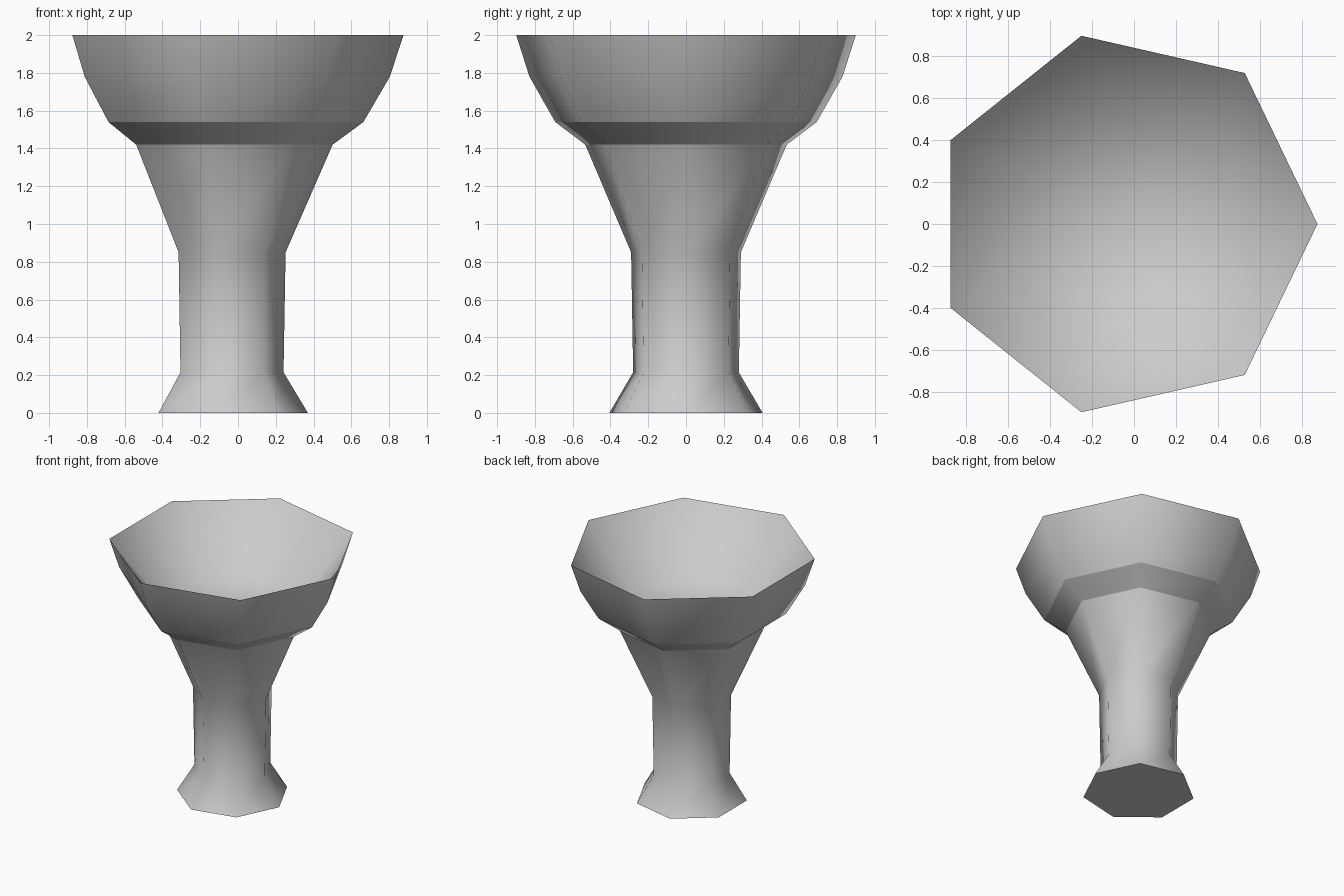
import bpy
import bmesh
from math import cos, sin, tau

cube = bpy.data.objects.get("Cube")
if cube:
    bpy.data.objects.remove(cube, do_unlink=True)

SIDES = 7
CENTRE_X = -0.046

grey = bpy.data.materials.new("plain_grey")
grey.use_nodes = True
colour = (0.6, 0.6, 0.6, 1)
grey.diffuse_color = colour
grey.node_tree.nodes["Principled BSDF"].inputs["Base Color"].default_value = colour


def turned_part(name, profile, inward=False, smooth=True):
    """Turn (radius, height) pairs into a seven-sided shell; radius 0 makes a tip."""
    bm = bmesh.new()
    rings = []
    for r, z in profile:
        count = SIDES if r else 1
        rings.append([bm.verts.new((CENTRE_X + r * cos(tau * i / SIDES),
                                    r * sin(tau * i / SIDES), z))
                      for i in range(count)])
    for low, high in zip(rings, rings[1:]):
        for i in range(SIDES):
            j = (i + 1) % SIDES
            corners = [low[i % len(low)], low[j % len(low)],
                       high[j % len(high)], high[i % len(high)]]
            face = bm.faces.new(list(dict.fromkeys(corners)))
            face.smooth = smooth
            if inward:
                face.normal_flip()
    mesh = bpy.data.meshes.new(name)
    bm.to_mesh(mesh)
    bm.free()
    mesh.materials.append(grey)
    obj = bpy.data.objects.new(name, mesh)
    bpy.context.collection.objects.link(obj)
    return obj


# Flat underside of the foot
turned_part("foot_base", [(0, 0), (0.416, 0)], smooth=False)
# Flared foot, column and widening neck
turned_part("stem", [(0.416, 0), (0.287, 0.215), (0.298, 0.85), (0.547, 1.42)])
# Crisp sloping band under the cup
turned_part("cup_band", [(0.547, 1.42), (0.71, 1.54)])
# Outer wall of the cup
turned_part("cup_wall", [(0.71, 1.54), (0.85, 1.78), (0.922, 2)])
# Hollow inside the cup, with sloping walls and a flat floor
turned_part("cup_hollow", [(0, 1.53), (0.53, 1.53), (0.922, 2)], inward=True)
